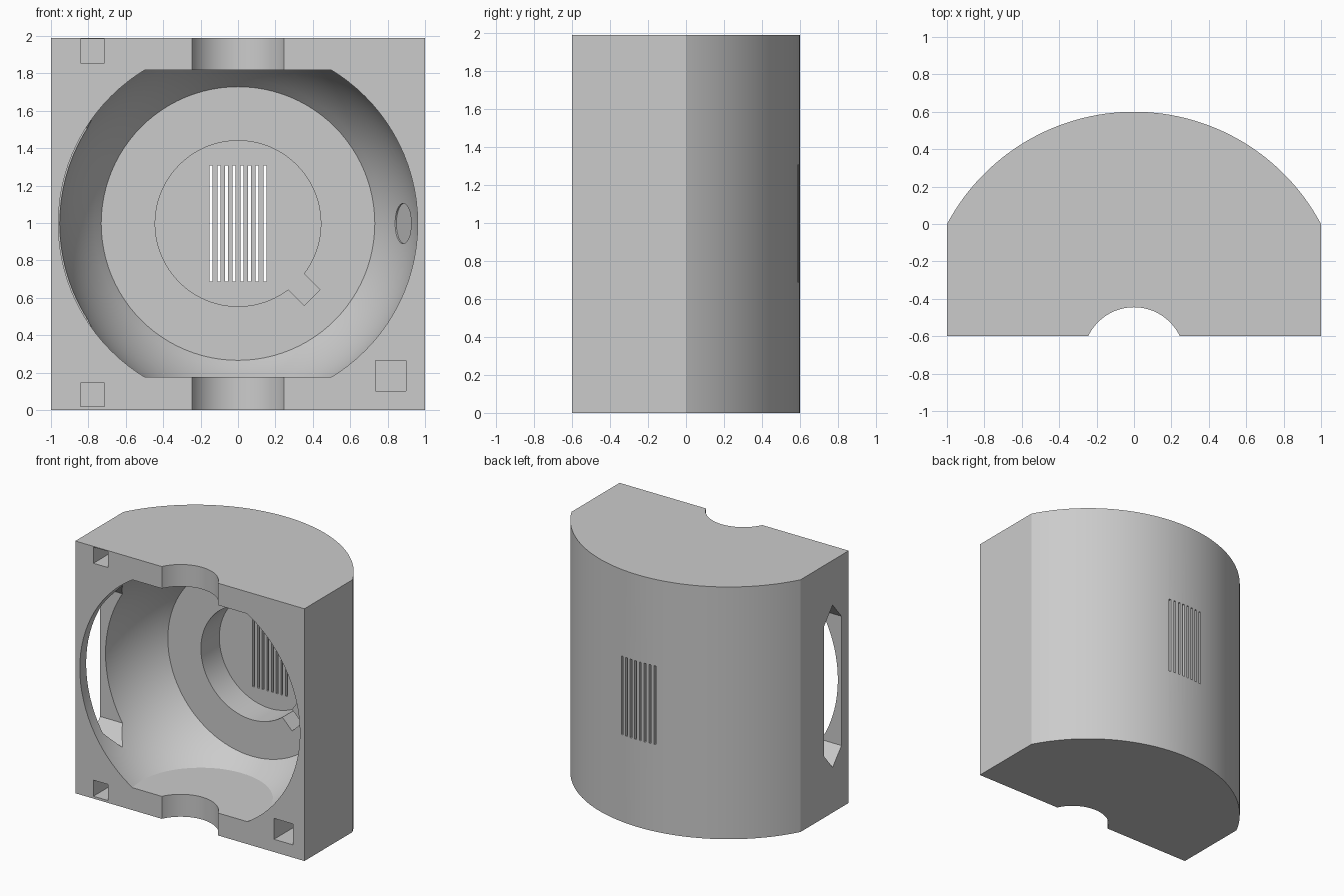
import bpy, bmesh, math
from mathutils import Matrix, Vector

if "Cube" in bpy.data.objects:
    bpy.data.objects.remove(bpy.data.objects["Cube"])

grey = bpy.data.materials.new("plain_grey")
grey.use_nodes = True
grey.diffuse_color = (0.6, 0.6, 0.6, 1)
grey.node_tree.nodes["Principled BSDF"].inputs["Base Color"].default_value = (0.6, 0.6, 0.6, 1)

HEIGHT, MID = 1.99, 0.997
FRONT, BACK = -0.6, 0.6


def add_object(name, bm):
    bmesh.ops.recalc_face_normals(bm, faces=bm.faces[:])
    mesh = bpy.data.meshes.new(name)
    bm.to_mesh(mesh)
    bm.free()
    mesh.materials.append(grey)
    obj = bpy.data.objects.new(name, mesh)
    bpy.context.collection.objects.link(obj)
    return obj


def prism(name, points, offset):
    """Extrude a closed outline along an offset."""
    bm = bmesh.new()
    face = bm.faces.new([bm.verts.new(p) for p in points])
    ext = bmesh.ops.extrude_face_region(bm, geom=[face])["geom"]
    bmesh.ops.translate(bm, vec=Vector(offset),
                        verts=[v for v in ext if isinstance(v, bmesh.types.BMVert)])
    return add_object(name, bm)


def box(name, x0, x1, y0, y1, z0, z1):
    return prism(name, [(x0, y0, z0), (x1, y0, z0), (x1, y0, z1), (x0, y0, z1)],
                 (0, y1 - y0, 0))


def cylinder(name, radius, start, end, sides=96):
    start, end = Vector(start), Vector(end)
    turn = (end - start).to_track_quat('Z', 'Y').to_matrix().to_4x4()
    bm = bmesh.new()
    bmesh.ops.create_cone(bm, cap_ends=True, segments=sides, radius1=radius, radius2=radius,
                          depth=(end - start).length,
                          matrix=Matrix.Translation((start + end) / 2) @ turn)
    return add_object(name, bm)


# Housing: flat front and sides, bowed back
bow_centre = -0.533
bow_radius = BACK - bow_centre
half_angle = math.asin(1 / bow_radius)
outline = [(-1, FRONT, 0), (1, FRONT, 0)]
for i in range(65):
    a = half_angle * (1 - i / 32)
    outline.append((bow_radius * math.sin(a), bow_centre + bow_radius * math.cos(a), 0))
housing = prism("housing", outline, (0, 0, HEIGHT))

# Round cavity, flattened at top, bottom and back
ball_y, ball_r, floor_y = -0.467, 0.97, 0.17
bm = bmesh.new()
bmesh.ops.create_uvsphere(bm, u_segments=96, v_segments=48, radius=ball_r,
                          matrix=Matrix.Translation((0, ball_y, MID))
                          @ Matrix.Rotation(math.pi / 2, 4, 'X'))
for co, no in (((0, 0, MID + 0.82), (0, 0, 1)), ((0, 0, MID - 0.82), (0, 0, -1)),
               ((0, floor_y, 0), (0, 1, 0))):
    cut = bmesh.ops.bisect_plane(bm, geom=bm.verts[:] + bm.edges[:] + bm.faces[:],
                                 plane_co=co, plane_no=no, clear_outer=True)
    rim = [e for e in cut["geom_cut"] if isinstance(e, bmesh.types.BMEdge)]
    bmesh.ops.holes_fill(bm, edges=rim, sides=0)
cutters = [add_object("cavity_cutter", bm)]

# Necks at top and bottom
cutters.append(cylinder("neck_cutter", 0.271, (0, -0.716, -0.1), (0, -0.716, HEIGHT + 0.1)))

# Round recess with a diagonal key notch
recess_y = 0.4
cutters.append(cylinder("recess_cutter", 0.443, (0, 0.1, MID), (0, recess_y, MID)))
out, side = Vector((1, 0, -1)).normalized(), Vector((1, 0, 1)).normalized()
base = Vector((0, 0.1, MID))
notch = [base + out * r + side * w
         for r, w in ((0.3, -0.06), (0.56, -0.06), (0.56, 0.06), (0.3, 0.06))]
cutters.append(prism("notch_cutter", notch, (0, recess_y - 0.1, 0)))

# Vent slots through the back
for i in range(8):
    x = (i - 3.5) * 0.041
    cutters.append(box("vent_cutter", x - 0.008, x + 0.008, 0.35, 0.7, MID - 0.31, MID + 0.31))

# Pointed slot through the right wall
slot = [(-1.1, -0.4 + y, MID + z) for y, z in
        ((-0.11, -0.51), (0, -0.64), (0.11, -0.51), (0.11, 0.51), (0, 0.64), (-0.11, 0.51))]
cutters.append(prism("side_slot_cutter", slot, (0.5, 0, 0)))

# Shallow round seat in the left cavity wall
aim = Vector((0.917, 0.4, 0)).normalized()
centre = Vector((0, ball_y, MID))
cutters.append(cylinder("seat_cutter", 0.108, centre + aim * 0.8, centre + aim * (ball_r + 0.001), 48))

# Square pin sockets in the front face
for x, z, size in ((-0.778, 1.92, 0.127), (-0.778, 0.082, 0.127), (0.817, 0.183, 0.165)):
    h = size / 2
    cutters.append(box("socket_cutter", x - h, x + h, FRONT - 0.1, FRONT + 0.25, z - h, z + h))

# Carve the housing
bpy.context.view_layer.objects.active = housing
for cutter in cutters:
    mod = housing.modifiers.new("carve", 'BOOLEAN')
    mod.operation = 'DIFFERENCE'
    mod.solver = 'EXACT'
    mod.object = cutter
    bpy.ops.object.modifier_apply(modifier=mod.name)
    bpy.data.objects.remove(cutter)

bpy.ops.object.select_all(action='DESELECT')
housing.select_set(True)
bpy.ops.object.shade_smooth_by_angle(angle=math.radians(25))
